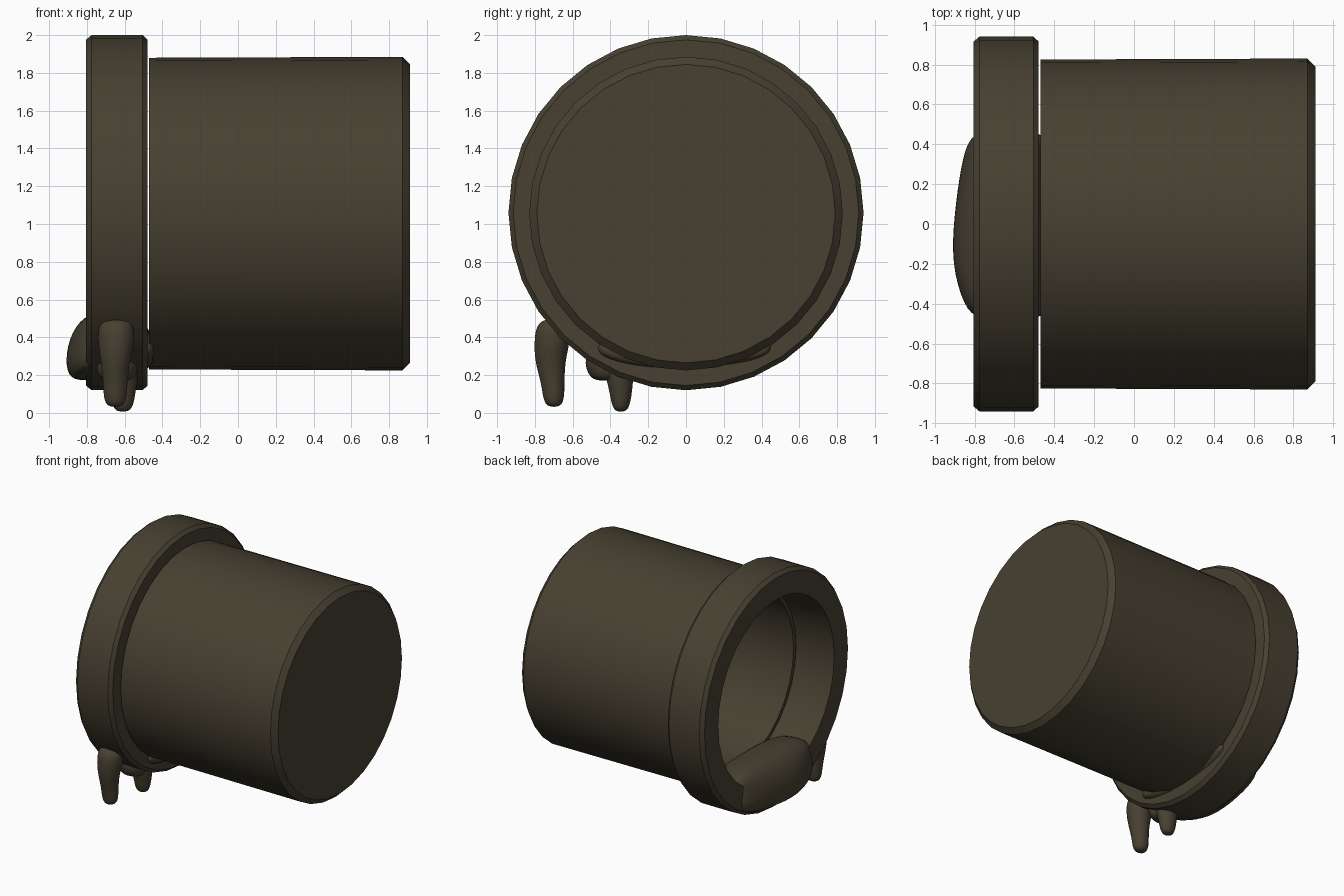
import bpy, bmesh, math
from mathutils import Vector

if "Cube" in bpy.data.objects:
    bpy.data.objects.remove(bpy.data.objects["Cube"])

# One dark clay-brown colour for everything
brown = bpy.data.materials.new("dark_brown")
brown.diffuse_color = (0.063, 0.052, 0.031, 1)
brown.use_nodes = True
brown.node_tree.nodes["Principled BSDF"].inputs["Base Color"].default_value = brown.diffuse_color


def make(name, rings, loop=False, subsurf=0, angle=35):
    """Skin a list of closed point rings; cap the ends unless the rings loop."""
    bm = bmesh.new()
    vs = [[bm.verts.new(p) for p in r] for r in rings]
    n = len(vs[0])
    pairs = list(zip(vs, vs[1:])) + ([(vs[-1], vs[0])] if loop else [])
    for a, b in pairs:
        for i in range(n):
            j = (i + 1) % n
            bm.faces.new((a[i], a[j], b[j], b[i]))
    if not loop:
        bm.faces.new(vs[0])
        bm.faces.new(vs[-1])
    bmesh.ops.recalc_face_normals(bm, faces=bm.faces)
    me = bpy.data.meshes.new(name)
    bm.to_mesh(me)
    bm.free()
    ob = bpy.data.objects.new(name, me)
    bpy.context.collection.objects.link(ob)
    me.materials.append(brown)
    if subsurf:
        m = ob.modifiers.new("smooth", 'SUBSURF')
        m.levels = m.render_levels = subsurf
    bpy.ops.object.select_all(action='DESELECT')
    ob.select_set(True)
    bpy.context.view_layer.objects.active = ob
    bpy.ops.object.shade_smooth_by_angle(angle=math.radians(angle))
    return ob


def turned(profile, cz, sides=32):
    """Rings of (x, radius) round the lying pot's axis."""
    return [[Vector((x, r * math.cos(2 * math.pi * i / sides),
                     cz + r * math.sin(2 * math.pi * i / sides)))
             for i in range(sides)] for x, r in profile]


def drip_rings(path, n=10):
    """Horizontal ellipses (x, y, z, rx, ry)."""
    return [[Vector((x + rx * math.cos(2 * math.pi * i / n),
                     y + ry * math.sin(2 * math.pi * i / n), z))
             for i in range(n)] for x, y, z, rx, ry in path]


# Pot body: hollow cup, floor at +x, open towards -x
make("pot_body", turned([(0.80, 0.66), (-0.47, 0.70), (-0.47, 0.825),
                         (0.87, 0.83), (0.91, 0.79)], 1.055))

# Thick rim with chamfered edges
make("pot_rim", turned([(-0.805, 0.74), (-0.805, 0.915), (-0.775, 0.94),
                        (-0.505, 0.94), (-0.478, 0.915), (-0.478, 0.72)], 1.06),
     loop=True)

# Thick liquid spilling over the lower lip: sections across y
sections = [(-0.48, -0.79, 0.28, 0.46), (-0.42, -0.86, 0.22, 0.51),
            (-0.20, -0.925, 0.17, 0.54), (0.05, -0.91, 0.17, 0.54),
            (0.30, -0.875, 0.20, 0.53), (0.42, -0.84, 0.24, 0.50),
            (0.46, -0.79, 0.29, 0.46)]
spill = []
for y, xf, zb, zt in sections:
    h = zt - zb
    spill.append([Vector((x, y, z)) for x, z in (
        (-0.46, zb + 0.06), (-0.44, zb + 0.3 * h), (-0.46, zt - 0.06),
        (-0.62, zt), (-0.79, zt), (xf + 0.03, zb + 0.7 * h),
        (xf, zb + 0.3 * h), (xf + 0.02, zb), (-0.78, zb), (-0.62, zb + 0.03))])
make("spilled_liquid", spill, subsurf=2, angle=60)

# Long drip hanging from the side of the rim
make("long_drip", drip_rings([
    (-0.645, -0.69, 0.50, 0.06, 0.05), (-0.645, -0.70, 0.47, 0.10, 0.10),
    (-0.645, -0.71, 0.37, 0.105, 0.10), (-0.65, -0.72, 0.27, 0.08, 0.085),
    (-0.65, -0.705, 0.16, 0.068, 0.065), (-0.65, -0.70, 0.07, 0.065, 0.06),
    (-0.65, -0.70, 0.03, 0.04, 0.035)]), subsurf=2, angle=60)

# Short drip under the rim
make("short_drip", drip_rings([
    (-0.61, -0.36, 0.28, 0.09, 0.10), (-0.61, -0.35, 0.18, 0.085, 0.075),
    (-0.61, -0.345, 0.10, 0.07, 0.062), (-0.61, -0.345, 0.04, 0.06, 0.05),
    (-0.61, -0.345, 0.005, 0.035, 0.03)]), subsurf=2, angle=60)

# Thin film of liquid clinging outside the rim beside the short drip
make("clinging_film", drip_rings([
    (-0.64, -0.44, 0.33, 0.12, 0.10), (-0.64, -0.44, 0.24, 0.12, 0.10),
    (-0.64, -0.43, 0.185, 0.10, 0.08), (-0.64, -0.42, 0.17, 0.06, 0.05)]),
     subsurf=2, angle=60)
